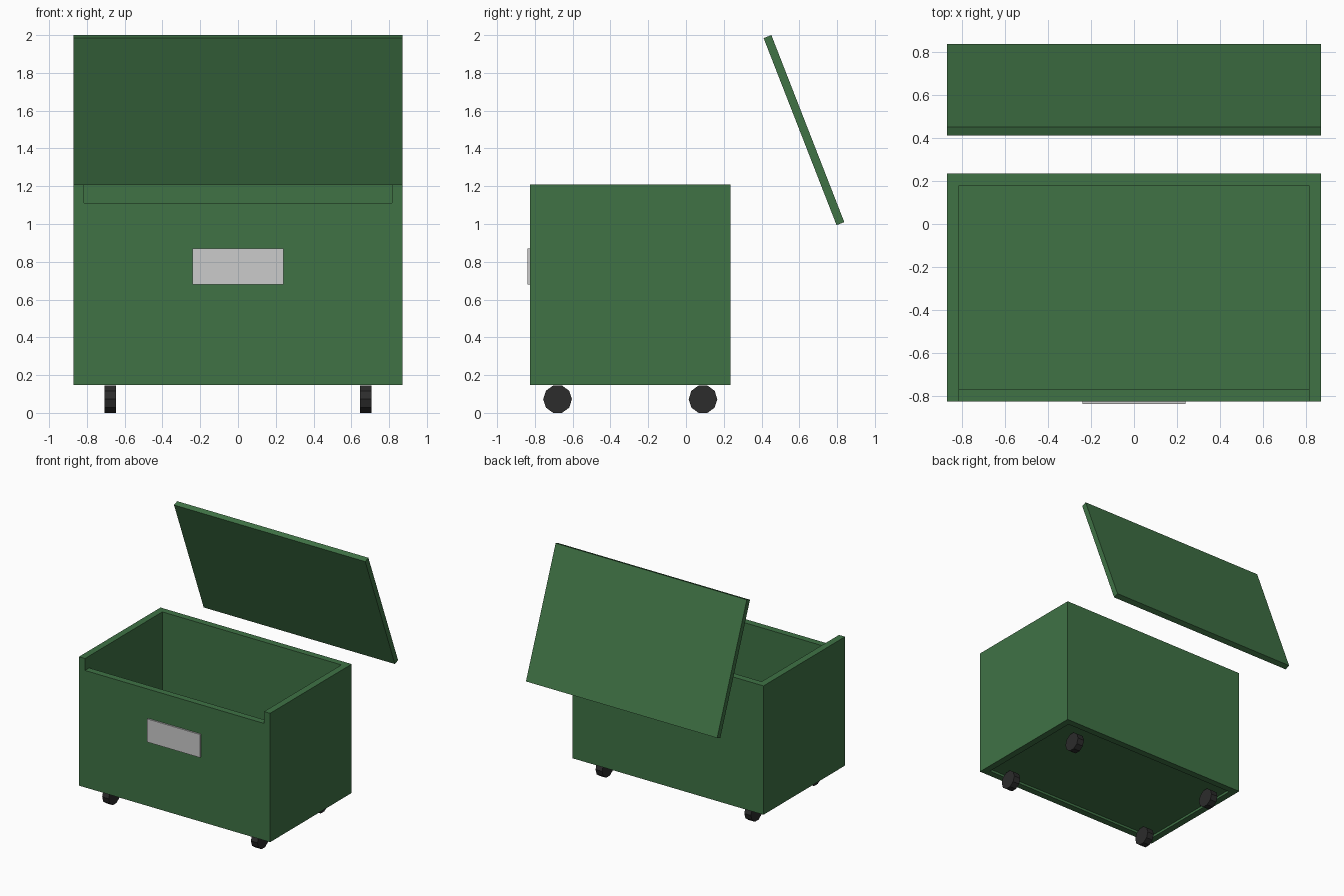
import bpy, bmesh, math
from mathutils import Vector

if "Cube" in bpy.data.objects:
    bpy.data.objects.remove(bpy.data.objects["Cube"])


def material(name, rgb):
    m = bpy.data.materials.new(name)
    m.diffuse_color = (*rgb, 1)
    m.use_nodes = True
    m.node_tree.nodes["Principled BSDF"].inputs["Base Color"].default_value = m.diffuse_color
    return m


GREEN = material("green_paint", (0.05, 0.17, 0.06))
BLACK = material("black_rubber", (0.025, 0.025, 0.025))


def prism(name, outline, lift, mat=None):
    """Extrude a planar outline along a vector."""
    bm = bmesh.new()
    face = bm.faces.new([bm.verts.new(p) for p in outline])
    ext = bmesh.ops.extrude_face_region(bm, geom=[face], use_keep_orig=True)
    verts = [g for g in ext["geom"] if isinstance(g, bmesh.types.BMVert)]
    bmesh.ops.translate(bm, verts=verts, vec=Vector(lift))
    bmesh.ops.recalc_face_normals(bm, faces=bm.faces)
    me = bpy.data.meshes.new(name)
    bm.to_mesh(me)
    bm.free()
    ob = bpy.data.objects.new(name, me)
    bpy.context.collection.objects.link(ob)
    if mat:
        me.materials.append(mat)
    return ob


def slab(name, x0, x1, y0, y1, z0, z1, mat=None):
    return prism(name, [(x0, y0, z0), (x1, y0, z0), (x1, y1, z0), (x0, y1, z0)],
                 (0, 0, z1 - z0), mat)


W, T = 0.87, 0.055             # half width, wall thickness
Y0, Y1 = -0.825, 0.235         # front and back of the box
Z0, Z1, ZF = 0.148, 1.208, 1.11  # bottom, rim, lowered front rim

# Walls in one piece: a U-shaped plan plus the lowered front wall
I = W - T
prism("side_and_back_walls",
      [(-W, Y0, Z0), (-W, Y1, Z0), (W, Y1, Z0), (W, Y0, Z0),
       (I, Y0, Z0), (I, Y1 - T, Z0), (-I, Y1 - T, Z0), (-I, Y0, Z0)],
      (0, 0, Z1 - Z0), GREEN)
slab("front_wall", -I, I, Y0, Y0 + T, Z0, ZF, GREEN)

# Floor set slightly up between the walls
slab("floor", -I, I, Y0 + T, Y1 - T, Z0 + 0.02, Z0 + 0.075, GREEN)

# Raised lid, leaning forward behind the box
prism("lid", [(-W, 0.411, 1.984), (-W, 0.452, 2.0), (-W, 0.838, 1.01), (-W, 0.797, 0.994)],
      (2 * W, 0, 0), GREEN)

# Plain label plate on the front
slab("label_plate", -0.24, 0.24, -0.838, Y0, 0.68, 0.87)

# Four low-poly wheels
R, SIDES = 0.076, 10
for sx, side in ((-1, "left"), (1, "right")):
    for y, end in ((-0.68, "front"), (0.09, "back")):
        ring = [(sx * 0.677 - 0.03, y + R * math.cos(a), 0.0725 + R * math.sin(a))
                for a in (2 * math.pi * i / SIDES for i in range(SIDES))]
        prism(f"{end}_{side}_wheel", ring, (0.06, 0, 0), BLACK)
